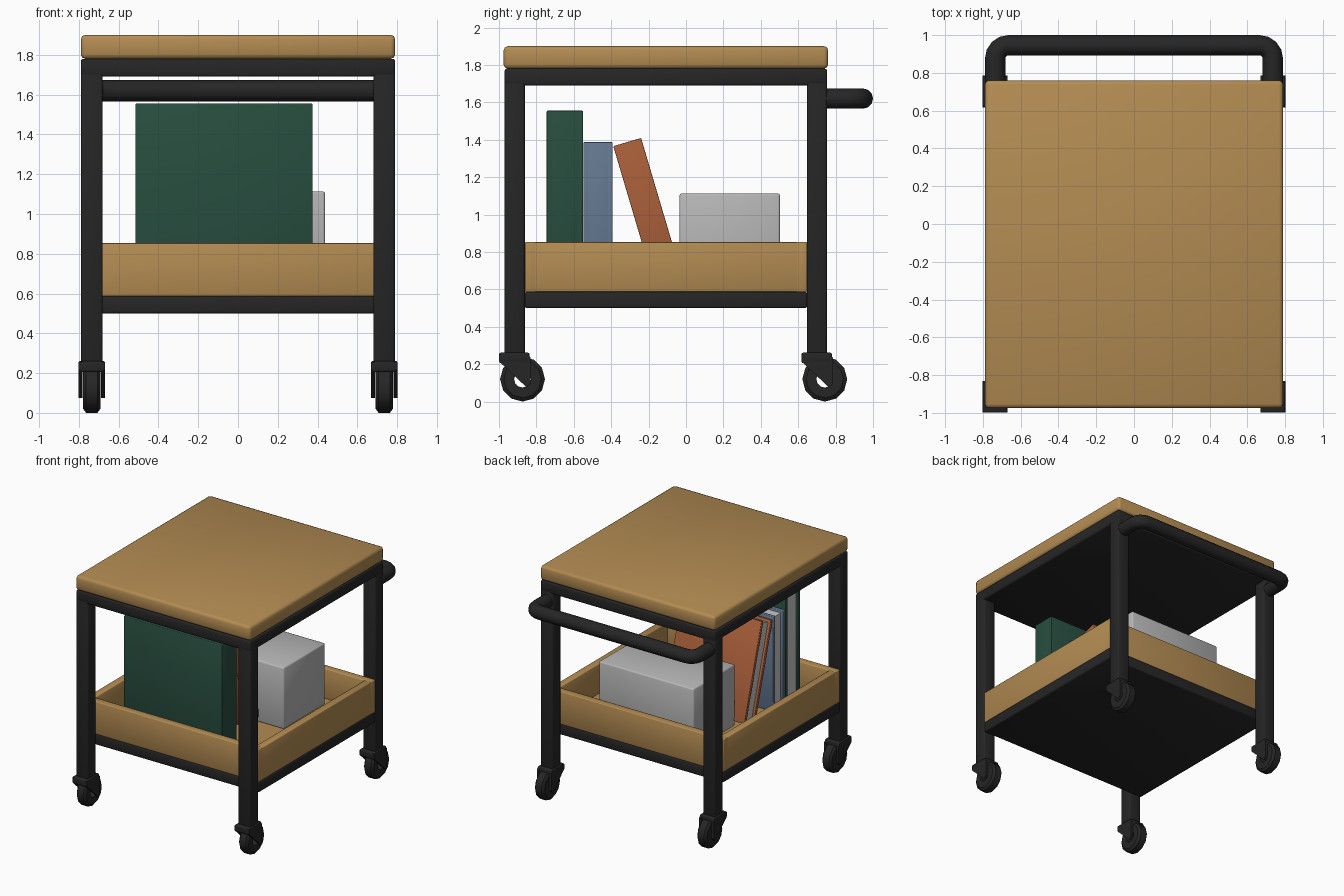
import bpy, bmesh, math
from mathutils import Vector, Matrix

if "Cube" in bpy.data.objects:
    bpy.data.objects.remove(bpy.data.objects["Cube"])


def material(name, rgb):
    m = bpy.data.materials.new(name)
    m.diffuse_color = (*rgb, 1)
    m.use_nodes = True
    m.node_tree.nodes["Principled BSDF"].inputs["Base Color"].default_value = m.diffuse_color
    return m


BLACK = material("black metal", (0.019, 0.019, 0.019))
WOOD = material("oak wood", (0.45, 0.26, 0.085))
GREEN = material("green cover", (0.021, 0.075, 0.050))
BLUE = material("blue cover", (0.13, 0.19, 0.285))
ORANGE = material("rust cover", (0.40, 0.115, 0.042))
GREY = material("light grey", (0.47, 0.47, 0.47))
PAPER = material("paper", (0.58, 0.58, 0.58))


def finish(name, bm, mat, angle=50):
    bmesh.ops.recalc_face_normals(bm, faces=bm.faces)
    me = bpy.data.meshes.new(name)
    bm.to_mesh(me)
    bm.free()
    me.materials.append(mat)
    ob = bpy.data.objects.new(name, me)
    bpy.context.collection.objects.link(ob)
    bpy.ops.object.select_all(action='DESELECT')
    ob.select_set(True)
    bpy.context.view_layer.objects.active = ob
    bpy.ops.object.shade_smooth_by_angle(angle=math.radians(angle))
    return ob


def box(name, x, y, z, mat, bevel=0.0, segs=2):
    """Box from (min, max) pairs with rounded edges."""
    bm = bmesh.new()
    bmesh.ops.create_cube(bm, size=1)
    for v in bm.verts:
        v.co = [p[0] if c < 0 else p[1] for c, p in zip(v.co, (x, y, z))]
    if bevel:
        bmesh.ops.bevel(bm, geom=bm.edges[:], offset=bevel, segments=segs,
                        profile=0.5, affect='EDGES')
    return finish(name, bm, mat)


def prism(name, x0, x1, profile, mat):
    """Extrude a y-z outline along x."""
    bm = bmesh.new()
    face = bm.faces.new([bm.verts.new((x0, y, z)) for y, z in profile])
    ext = bmesh.ops.extrude_face_region(bm, geom=[face])
    for v in ext["geom"]:
        if isinstance(v, bmesh.types.BMVert):
            v.co.x = x1
    return finish(name, bm, mat, 30)


def lathe_x(name, cx, cy, cz, profile, mat, n=12):
    """Closed ring of (x offset, radius) spun around the x axis."""
    bm = bmesh.new()
    rings = []
    for i in range(n):
        a = 2 * math.pi * i / n
        rings.append([bm.verts.new((cx + dx, cy + r * math.cos(a), cz + r * math.sin(a)))
                      for dx, r in profile])
    m = len(profile)
    for i in range(n):
        for j in range(m):
            a, b = rings[i], rings[(i + 1) % n]
            bm.faces.new((a[j], a[(j + 1) % m], b[(j + 1) % m], b[j]))
    return finish(name, bm, mat, 35)


# Tabletop and its dark frame
box("tabletop", (-0.79, 0.79), (-0.975, 0.76), (1.78, 1.90), WOOD, 0.022)
box("top_frame", (-0.79, 0.79), (-0.97, 0.755), (1.69, 1.78), BLACK, 0.012)

# Lower frame and tray
TY = (-0.862, 0.647)
box("lower_frame", (-0.79, 0.79), TY, (0.50, 0.588), BLACK, 0.01)
box("tray_floor", (-0.77, 0.77), (-0.84, 0.63), (0.586, 0.61), WOOD)
for y0 in (TY[0], TY[1] - 0.06):
    box("tray_end_wall", (-0.79, 0.79), (y0, y0 + 0.06), (0.586, 0.853), WOOD, 0.006)
for s in (-1, 1):
    box("tray_side_wall", tuple(sorted((s * 0.73, s * 0.79))),
        (TY[0] + 0.002, TY[1] - 0.002), (0.587, 0.852), WOOD, 0.006)

# Legs and casters
for cx in (-0.735, 0.735):
    for cy in (-0.916, 0.70):
        box("leg", (cx - 0.055, cx + 0.055), (cy - 0.054, cy + 0.054),
            (0.25, 1.775), BLACK, 0.012)
        box("caster_cap", (cx - 0.066, cx + 0.066), (cy - 0.083, cy + 0.08),
            (0.205, 0.262), BLACK, 0.01)
        cheek = [(cy + a, z) for a, z in ((-0.083, 0.255), (0.07, 0.255), (0.085, 0.235),
                                          (0.085, 0.095), (0.065, 0.075), (-0.083, 0.215))]
        for s in (-1, 1):
            prism("caster_fork", cx + s * 0.046, cx + s * 0.066, cheek, BLACK)
        lathe_x("caster_wheel", cx, cy + 0.042, 0.12,
                ((-0.043, 0.045), (-0.043, 0.10), (-0.028, 0.12),
                 (0.028, 0.12), (0.043, 0.10), (0.043, 0.045)), BLACK)

# Push handle: round bar bent at both ends
R, HX, HY, HZ = 0.07, 0.735, 0.946, 1.62
half = [Vector((HX, 0.70, HZ))]
for i in range(5):
    a = math.pi / 2 * i / 4
    half.append(Vector((HX - R + R * math.cos(a), HY - R + R * math.sin(a), HZ)))
path = half + [Vector((-p.x, p.y, p.z)) for p in reversed(half)]
bm = bmesh.new()
rings = []
for i, p in enumerate(path):
    t = (path[min(i + 1, len(path) - 1)] - path[max(i - 1, 0)]).normalized()
    side = t.cross(Vector((0, 0, 1)))
    rings.append([bm.verts.new(p + 0.054 * (math.cos(a) * side + math.sin(a) * Vector((0, 0, 1))))
                  for a in (2 * math.pi * k / 12 for k in range(12))])
for a, b in zip(rings, rings[1:]):
    for k in range(12):
        bm.faces.new((a[k], a[(k + 1) % 12], b[(k + 1) % 12], b[k]))
bm.faces.new(rings[0])
bm.faces.new(rings[-1])
finish("push_handle", bm, BLACK)


def book(name, x, y, z, mat, lean=0.0):
    """Two covers and a spine on the right around a recessed page block."""
    t = 0.03
    parts = [
        box(name + "_front_cover", x, (y[0], y[0] + t), z, mat, 0.005),
        box(name + "_back_cover", x, (y[1] - t, y[1]), z, mat, 0.005),
        box(name + "_spine", (x[1] - t, x[1]), (y[0] + 0.001, y[1] - 0.001), z, mat, 0.005),
        box(name + "_pages", (x[0] + 0.02, x[1] - t), (y[0] + t, y[1] - t),
            (z[0] + 0.02, z[1] - 0.02), PAPER),
    ]
    if lean:
        pivot = Vector((0, y[0], z[0]))
        rot = (Matrix.Translation(pivot) @ Matrix.Rotation(lean, 4, 'X')
               @ Matrix.Translation(-pivot))
        for p in parts:
            p.data.transform(rot)


# Books and storage box in the tray
book("green_book", (-0.515, 0.375), (-0.745, -0.55), (0.61, 1.555), GREEN)
book("blue_book", (-0.515, 0.20), (-0.548, -0.392), (0.61, 1.387), BLUE)
book("rust_book", (-0.515, 0.21), (-0.165, -0.01), (0.61, 1.398), ORANGE, math.radians(16.5))
box("storage_box", (-0.42, 0.438), (-0.035, 0.503), (0.61, 1.113), GREY, 0.012)
